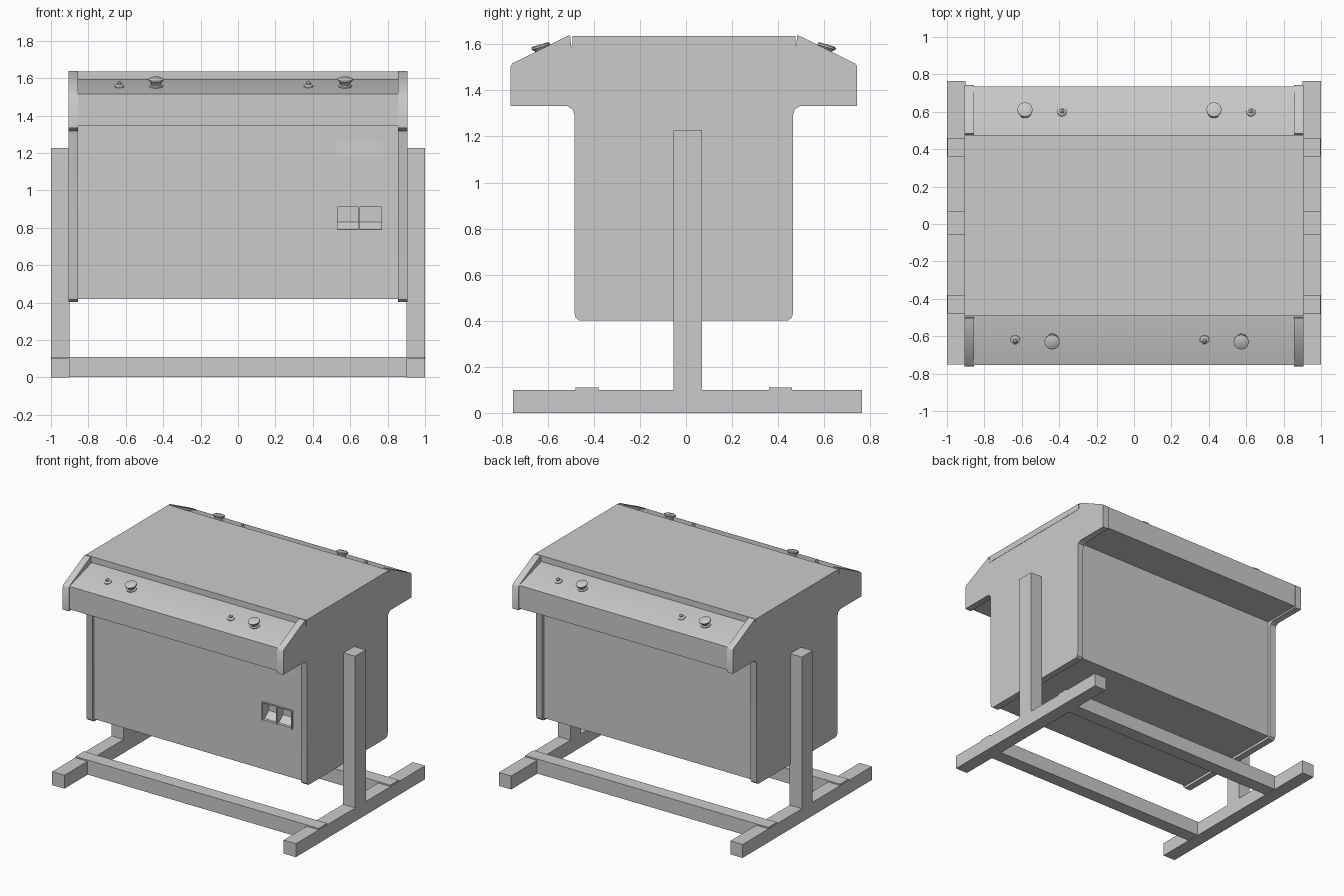
import bpy, bmesh, math
from mathutils import Matrix, Vector

if "Cube" in bpy.data.objects:
    bpy.data.objects.remove(bpy.data.objects["Cube"])

GREY = bpy.data.materials.new("plain_grey")
GREY.diffuse_color = (0.6, 0.6, 0.6, 1)
GREY.use_nodes = True
GREY.node_tree.nodes["Principled BSDF"].inputs["Base Color"].default_value = GREY.diffuse_color


def finish(name, bm):
    bmesh.ops.recalc_face_normals(bm, faces=bm.faces)
    me = bpy.data.meshes.new(name)
    bm.to_mesh(me)
    bm.free()
    me.materials.append(GREY)
    ob = bpy.data.objects.new(name, me)
    bpy.context.collection.objects.link(ob)
    return ob


def prism(name, profile, x0, x1):
    """Extrude a (y, z) outline from x0 to x1."""
    bm = bmesh.new()
    face = bm.faces.new([bm.verts.new((x0, y, z)) for y, z in profile])
    out = bmesh.ops.extrude_face_region(bm, geom=[face])
    verts = [g for g in out["geom"] if isinstance(g, bmesh.types.BMVert)]
    bmesh.ops.translate(bm, verts=verts, vec=(x1 - x0, 0, 0))
    return finish(name, bm)


def box(name, x0, x1, y0, y1, z0, z1):
    return prism(name, [(y0, z0), (y1, z0), (y1, z1), (y0, z1)], x0, x1)


def lathe(name, rings, origin, tilt, sides=12):
    """Stack of (radius, height) rings standing on the tilted panel."""
    bm = bmesh.new()
    loops = []
    for r, h in rings:
        loops.append([bm.verts.new((r * math.cos(2 * math.pi * i / sides),
                                    r * math.sin(2 * math.pi * i / sides), h))
                      for i in range(sides)])
    for a, b in zip(loops, loops[1:]):
        for i in range(sides):
            j = (i + 1) % sides
            bm.faces.new((a[i], a[j], b[j], b[i]))
    bm.faces.new(loops[0][::-1])
    bm.faces.new(loops[-1])
    bm.transform(Matrix.Translation(Vector(origin)) @ Matrix.Rotation(tilt, 4, 'X'))
    return finish(name, bm)


# Stand: T-shaped legs and two cross bars
for side, x0 in (("left", -1.0), ("right", 0.9)):
    box(side + "_foot", x0, x0 + 0.1, -0.75, 0.765, 0, 0.1)
    box(side + "_post", x0, x0 + 0.1, -0.055, 0.07, 0.1, 1.225)
box("front_cross_bar", -0.998, 0.998, -0.48, -0.38, 0.002, 0.11)
box("back_cross_bar", -0.998, 0.998, 0.36, 0.46, 0.002, 0.11)

# Cabinet core with both control boxes
core = prism("cabinet_body", [
    (-0.465, 0.42), (0.445, 0.42), (0.445, 1.345), (0.735, 1.345), (0.735, 1.515),
    (0.475, 1.592), (-0.495, 1.592), (-0.755, 1.515), (-0.755, 1.345), (-0.465, 1.345)],
    -0.857, 0.857)

# Side panels: half outline mirrored about the cabinet centre line
half = [(0.455, 0.402), (0.470, 0.415), (0.475, 0.44), (0.475, 1.295), (0.482, 1.318),
        (0.505, 1.332), (0.752, 1.332), (0.752, 1.505), (0.744, 1.517),
        (0.50, 1.638), (0.493, 1.638), (0.488, 1.592)]
outline = [(y - 0.01, z) for y, z in half] + [(-y - 0.01, z) for y, z in reversed(half)]
prism("left_side_panel", outline, -0.905, -0.855)
prism("right_side_panel", outline, 0.855, 0.905)

# Table top
box("table_top", -0.905, 0.907, -0.493, 0.475, 1.59, 1.636)

# Two coin return pockets cut into the front, and their frame
for x0, x1 in ((0.533, 0.642), (0.65, 0.767)):
    cutter = prism("pocket_cutter", [(-0.5, 0.79), (-0.45, 0.79), (-0.40, 0.83),
                                     (-0.40, 0.912), (-0.5, 0.912)], x0, x1)
    cutter.hide_render = True
    mod = core.modifiers.new("pocket", 'BOOLEAN')
    mod.object = cutter
    mod.solver = 'EXACT'
    bpy.context.view_layer.objects.active = core
    bpy.ops.object.modifier_apply(modifier=mod.name)
    bpy.data.objects.remove(cutter)
for i, (x0, x1) in enumerate(((0.524, 0.533), (0.642, 0.65), (0.767, 0.776))):
    box("pocket_frame_upright_%d" % i, x0, x1, -0.473, -0.46, 0.781, 0.921)
box("pocket_frame_bottom", 0.524, 0.776, -0.472, -0.46, 0.781, 0.79)
box("pocket_frame_top", 0.524, 0.776, -0.472, -0.46, 0.912, 0.921)

# Coin plate fading into the front under the control box
prism("coin_plate", [(-0.46, 1.184), (-0.470, 1.184), (-0.4655, 1.26), (-0.46, 1.26)],
      0.525, 0.775)

# Controls on both sloping panels: wide knobs and small sticks
SLOPE = math.atan2(0.077, 0.26)
KNOB = [(0.036, -0.005), (0.036, 0.006), (0.026, 0.01), (0.030, 0.024),
        (0.041, 0.034), (0.041, 0.042), (0.034, 0.046)]
STICK = [(0.027, -0.005), (0.025, 0.005), (0.012, 0.013), (0.013, 0.022), (0.006, 0.028)]
for label, y, tilt, knobs, sticks in (
        ("front", -0.62, SLOPE, (-0.438, 0.573), (-0.635, 0.377)),
        ("back", 0.60, -SLOPE, (-0.583, 0.428), (-0.385, 0.625))):
    z = 1.592 - (abs(y + 0.01) - 0.485) * math.tan(SLOPE)
    for i in (0, 1):
        for kind, rings, x in (("knob", KNOB, knobs[i]), ("stick", STICK, sticks[i])):
            lathe("%s_%s_%d" % (label, kind, i + 1), rings, (x, y, z), tilt)

# Smooth rounded edges, keep the sharp ones
bpy.ops.object.select_all(action='SELECT')
bpy.context.view_layer.objects.active = core
bpy.ops.object.shade_smooth_by_angle(angle=math.radians(35))
